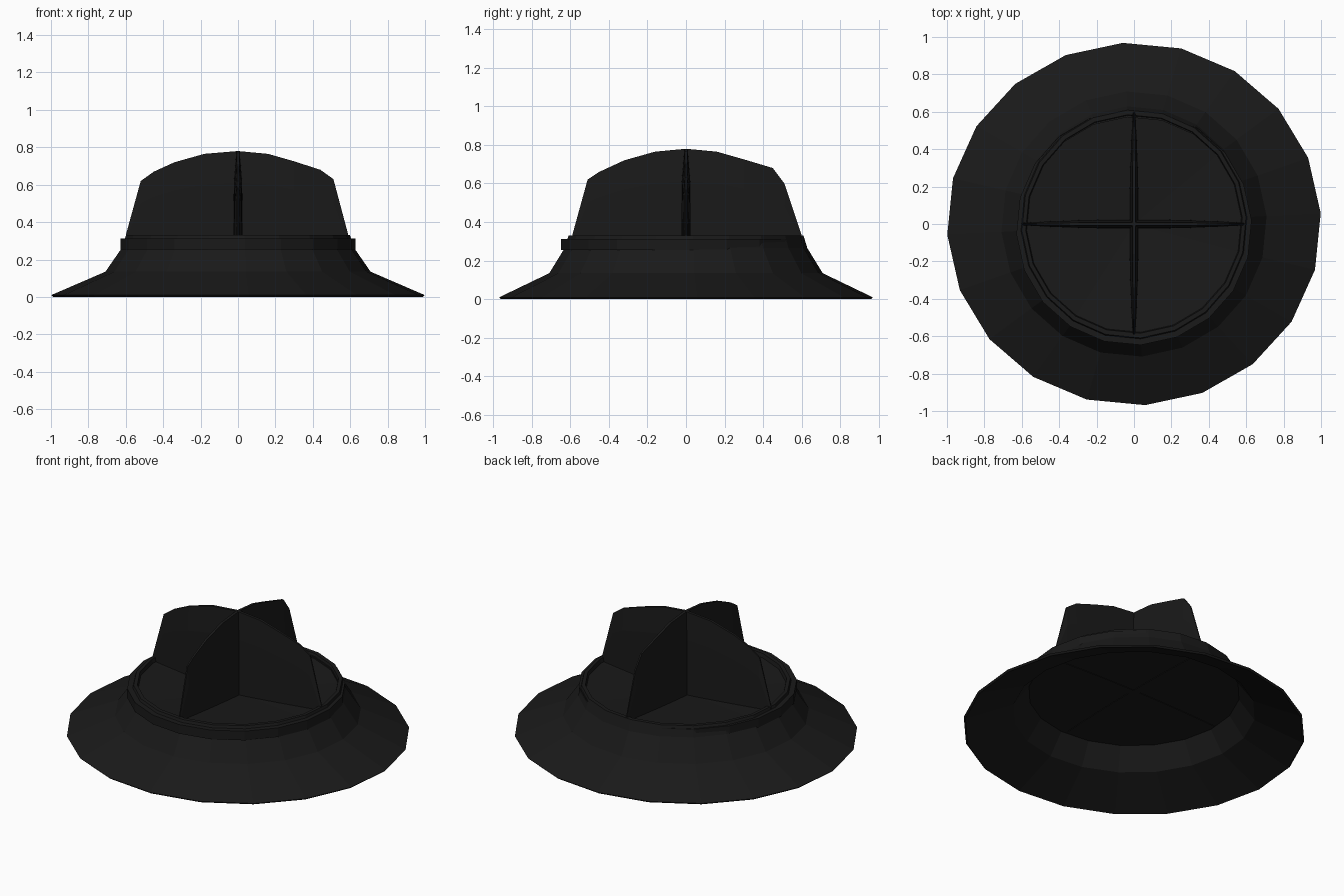
import bpy
from math import cos, sin, radians, pi

if "Cube" in bpy.data.objects:
    bpy.data.objects.remove(bpy.data.objects["Cube"])

SIDES = 20
START = radians(3.4)

mat = bpy.data.materials.new("black")
mat.diffuse_color = (0.01, 0.01, 0.01, 1)
mat.use_nodes = True
mat.node_tree.nodes["Principled BSDF"].inputs["Base Color"].default_value = mat.diffuse_color


def add_mesh(name, verts, faces):
    mesh = bpy.data.meshes.new(name)
    mesh.from_pydata(verts, [], faces)
    mesh.materials.append(mat)
    obj = bpy.data.objects.new(name, mesh)
    bpy.context.collection.objects.link(obj)
    return obj


def lathe(name, profile, cx=0, cy=0, closed=False):
    """Turn (rx, ry, z) rings into a 20-sided body; open ends are capped."""
    verts, faces = [], []
    for rx, ry, z in profile:
        for k in range(SIDES):
            a = START + 2 * pi * k / SIDES
            verts.append((cx + rx * cos(a), cy + ry * sin(a), z))
    n = len(profile)
    for i in range(n if closed else n - 1):
        j = (i + 1) % n
        for k in range(SIDES):
            m = (k + 1) % SIDES
            faces.append((i * SIDES + k, i * SIDES + m, j * SIDES + m, j * SIDES + k))
    if not closed:
        faces.append(tuple(reversed(range(SIDES))))
        faces.append(tuple((n - 1) * SIDES + k for k in range(SIDES)))
    return add_mesh(name, verts, faces)


def fin(name, outline, along_y):
    """Loft a thin, lens-shaped upright fin under a (u, z) outline."""
    verts, faces = [], []
    base = 0.247
    for u, top in outline:
        w = 0.007 + 0.018 * (1 - (u / 0.6) ** 2)
        mid = base + 0.68 * (top - base)
        section = [(-w, base), (w, base), (0.9 * w, mid),
                   (0.35 * w, top), (-0.35 * w, top), (-0.9 * w, mid)]
        for s, z in section:
            verts.append((-s, u, z) if along_y else (u, s, z))
    n = len(outline)
    for i in range(n - 1):
        for k in range(6):
            m = (k + 1) % 6
            faces.append((i * 6 + k, i * 6 + m, i * 6 + 6 + m, i * 6 + 6 + k))
    faces.append(tuple(reversed(range(6))))
    faces.append(tuple((n - 1) * 6 + k for k in range(6)))
    return add_mesh(name, verts, faces)


# Brim: flat underside plate, flared skirt, raised lip and dished top
lathe("brim", [
    (0.01, 0.01, 0.25), (0.61, 0.61, 0.25), (0.70, 0.70, 0.123),
    (0.99, 0.96, 0.0), (1.0, 0.97, 0.01), (0.71, 0.71, 0.135),
    (0.62, 0.63, 0.265), (0.60, 0.61, 0.33), (0.58, 0.585, 0.33),
    (0.575, 0.58, 0.305), (0.01, 0.01, 0.258),
])

# Band: low ring around the foot of the crown
lathe("band", [
    (0.59, 0.59, 0.255), (0.63, 0.63, 0.255),
    (0.63, 0.63, 0.313), (0.59, 0.59, 0.313),
], cy=-0.018, closed=True)

# Crown: two crossing upright fins
fin("crown_fin_side", [
    (-0.60, 0.33), (-0.52, 0.62), (-0.45, 0.67), (-0.34, 0.72), (-0.18, 0.765),
    (0, 0.78), (0.16, 0.765), (0.30, 0.725), (0.44, 0.68), (0.51, 0.63), (0.59, 0.33),
], False)
fin("crown_fin_front", [
    (-0.59, 0.33), (-0.51, 0.62), (-0.45, 0.66), (-0.32, 0.72), (-0.16, 0.765),
    (0, 0.78), (0.16, 0.765), (0.30, 0.725), (0.45, 0.68), (0.51, 0.60), (0.60, 0.33),
], True)
